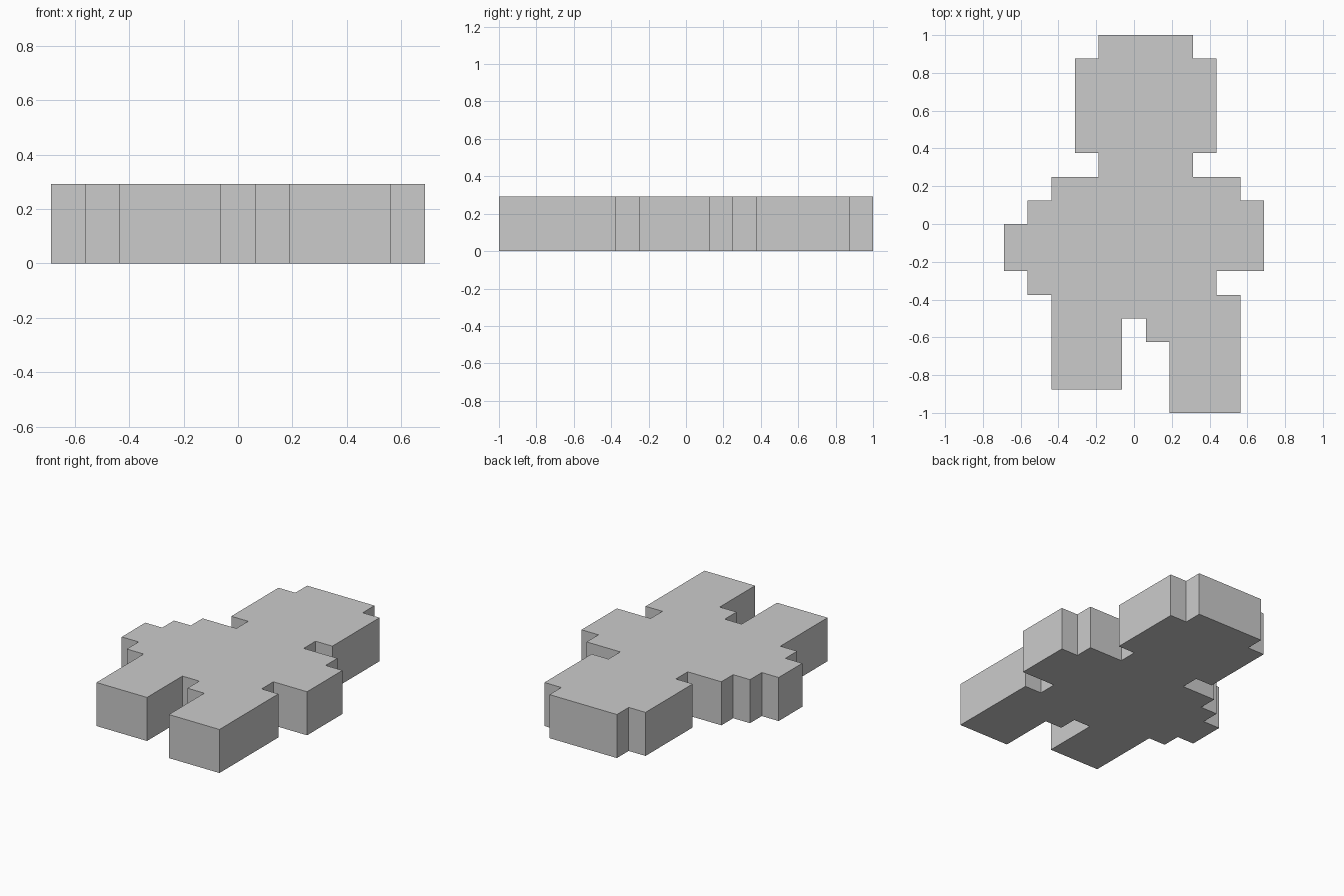
import bpy
import bmesh

if "Cube" in bpy.data.objects:
    bpy.data.objects.remove(bpy.data.objects["Cube"])

CELL = 0.125      # size of one pixel step
HEIGHT = 0.292

# Stepped outline as a start corner plus alternating moves (x, y, x, y ...) in cells
START = (-0.1875, 1.0)
STEPS = [
    4, -1, 1, -4, -1, -1,                       # right side of the head and neck
    2, -1, 1, -3, -2, -1, 1, -5,                # right arm side and leg
    -3, 3, -1, 1, -1, -3, -3, 4,                # gap between the legs, left leg
    -1, 1, -1, 2, 1, 1, 1, 1, 2, 1, -1, 4, 1,   # left arm side, neck and head
]

x, y = START
outline = [(x, y)]
for i, step in enumerate(STEPS):
    if i % 2 == 0:
        x += step * CELL
    else:
        y += step * CELL
    outline.append((x, y))

# Flat slab extruded from the outline
bm = bmesh.new()
base = bm.faces.new([bm.verts.new((px, py, 0)) for px, py in outline])
top = bmesh.ops.extrude_face_region(bm, geom=[base], use_keep_orig=True)
bmesh.ops.translate(bm, vec=(0, 0, HEIGHT),
                    verts=[g for g in top["geom"] if isinstance(g, bmesh.types.BMVert)])
bmesh.ops.recalc_face_normals(bm, faces=bm.faces)

mesh = bpy.data.meshes.new("pixel_figure_slab")
bm.to_mesh(mesh)
bm.free()
slab = bpy.data.objects.new("pixel_figure_slab", mesh)
bpy.context.collection.objects.link(slab)
